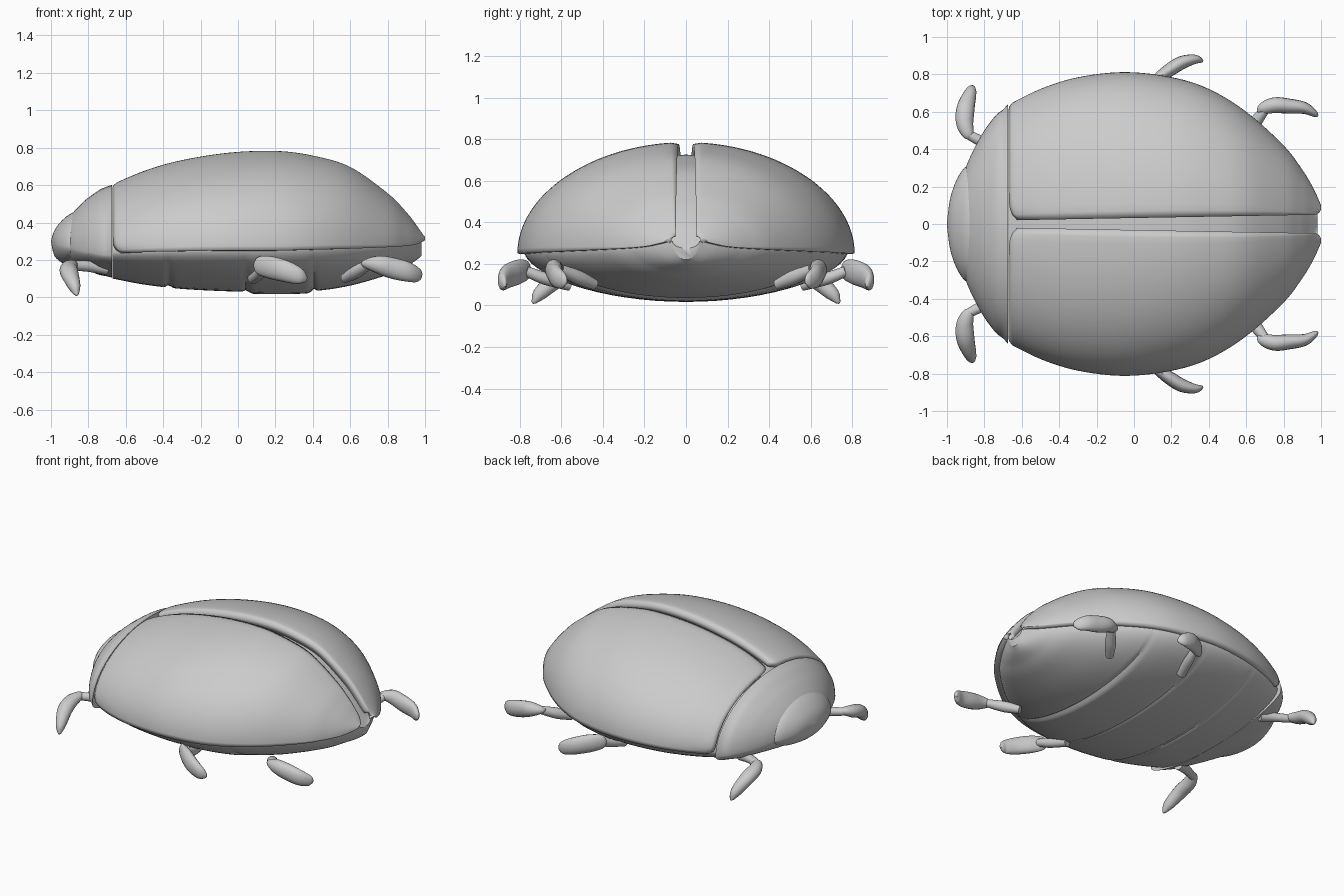
import bpy, bmesh, math
from mathutils import Vector

if "Cube" in bpy.data.objects:
    bpy.data.objects.remove(bpy.data.objects["Cube"])


def resample(rows, n):
    """Smooth (Catmull-Rom) in-between rows for a short table of stations."""
    out = []
    for i in range(len(rows) - 1):
        a, b, c, d = (rows[max(0, min(len(rows) - 1, k))] for k in range(i - 1, i + 3))
        for j in range(n):
            t = j / n
            out.append([q + 0.5 * t * (r - p + t * (2*p - 5*q + 4*r - s + t * (3*(q - r) + s - p)))
                        for p, q, r, s in zip(a, b, c, d)])
    return out + [list(rows[-1])]


def skin(name, rings, closed=True, mirror=False, thickness=0):
    """Skin a list of point rings, or an open grid, into a smooth object."""
    bm = bmesh.new()
    vs = [[bm.verts.new(p) for p in ring] for ring in rings]
    n = len(rings[0])
    for r0, r1 in zip(vs, vs[1:]):
        for k in range(n if closed else n - 1):
            m = (k + 1) % n
            bm.faces.new((r0[k], r0[m], r1[m], r1[k]))
    if closed:
        bm.faces.new(vs[0])
        bm.faces.new(vs[-1])
        bmesh.ops.recalc_face_normals(bm, faces=bm.faces)
    else:
        bm.normal_update()
        if sum(f.normal.z for f in bm.faces) < 0:
            bmesh.ops.reverse_faces(bm, faces=bm.faces)
    me = bpy.data.meshes.new(name)
    bm.to_mesh(me)
    bm.free()
    ob = bpy.data.objects.new(name, me)
    bpy.context.collection.objects.link(ob)
    if thickness:
        s = ob.modifiers.new("thickness", 'SOLIDIFY')
        s.thickness, s.offset = thickness, -1
    if mirror:
        m = ob.modifiers.new("mirror", 'MIRROR')
        m.use_axis = (False, True, False)
        m.use_clip = m.use_mirror_merge = False
    bpy.ops.object.select_all(action='DESELECT')
    bpy.context.view_layer.objects.active = ob
    ob.select_set(True)
    bpy.ops.object.shade_smooth_by_angle(angle=math.radians(40))
    return ob


def section(x, w, top, mid, bottom, n=64):
    """Cross-section: half ellipse above the widest line, another below."""
    ring = []
    for k in range(n):
        a = 2 * math.pi * k / n
        s = math.sin(a)
        z = mid + (top - mid) * s if s >= 0 else mid - (mid - bottom) * abs(s) ** 1.15
        ring.append((x, w * math.cos(a), z))
    return ring


# Stations along the back: x, half width, top, shell rim, belly
stations = [
    (-.67, .645, .61, .235, .10), (-.5, .725, .68, .242, .068), (-.3, .785, .735, .247, .045),
    (-.05, .812, .775, .25, .032), (.2, .785, .785, .25, .026), (.4, .722, .76, .255, .032),
    (.6, .60, .70, .26, .06), (.8, .42, .56, .268, .115), (.9, .29, .46, .275, .16),
    (.96, .19, .385, .285, .19), (1.0, .10, .335, .305, .22)]

# Wing shells: half dome with a seam widening to the tail
rows = resample(stations, 6)
grid = []
NV = 32
for i, (x, w, top, rim, _) in enumerate(rows):
    u = i / (len(rows) - 1)
    gap = .02 + .03 * (x + .67) / 1.67
    a_end = math.acos(min(.95, gap / w))
    line = []
    for k in range(NV + 1):
        v = k / NV
        a = a_end * v
        corner = abs(2 * v - 1) ** 14
        dx = .045 * corner * (1 - u) ** 12 - .03 * v ** 8 * u ** 25
        tuck = .985 if k == NV or i == 0 else 1
        line.append((x + dx, max(gap, w * math.cos(a) * (1 if k == NV else tuck)),
                     rim + (top - rim) * math.sin(a) * tuck))
    grid.append(line)
skin("wing_shells", grid, closed=False, mirror=True, thickness=.06)

# Abdomen: fills the shells, belly ringed by grooves
rings = []
for x, w, top, rim, bottom in resample(stations, 14):
    depth = (rim - bottom) * (1.04 if .05 < x < .41 else 1)
    for g in (-.37, .05, .41):
        depth -= .014 * math.exp(-((x - g) / .014) ** 2)
    rings.append(section(x if x < 0 else x * .98, w - .035, top - .06, rim + .005, rim - depth))
skin("abdomen", rings)

# Neck shield
shield = [(-.675, .64, .60, .225, .105), (-.70, .612, .592, .225, .112), (-.74, .58, .575, .23, .12),
          (-.79, .515, .54, .24, .138), (-.83, .45, .508, .245, .152),
          (-.88, .35, .455, .26, .168), (-.91, .26, .41, .27, .19), (-.925, .12, .36, .28, .24)]
skin("neck_shield", [section(*r) for r in resample(shield, 5)])

# Head
head = [(-.84, .30, .465, .26, .18), (-.88, .315, .455, .265, .168), (-.92, .285, .43, .27, .175),
        (-.96, .21, .39, .28, .198), (-.985, .125, .35, .29, .23), (-1.0, .01, .302, .30, .297)]
skin("head", [section(*r) for r in resample(head, 6)])


def limb(name, path):
    """Tapered limb from points (x, y, z, side radius, upright radius)."""
    pts = resample(path, 6)
    rings = []
    for i, p in enumerate(pts):
        t = (Vector(pts[min(i + 1, len(pts) - 1)][:3]) - Vector(pts[max(i - 1, 0)][:3])).normalized()
        side = t.cross(Vector((0, 0, 1))).normalized()
        up = side.cross(t)
        rings.append([Vector(p[:3]) + side * p[3] * math.cos(k * math.pi / 8)
                      + up * p[4] * math.sin(k * math.pi / 8) for k in range(16)])
    skin(name, rings, mirror=True)


# Three pairs of legs: thin stub and rounded foot
limb("front_leg_stubs", [(-.70, .40, .15, .03, .03), (-.79, .43, .165, .03, .03), (-.89, .48, .17, .025, .025)])
limb("front_feet", [(-.875, .455, .175, .004, .004), (-.885, .475, .175, .03, .025), (-.905, .54, .155, .046, .04),
                    (-.90, .62, .125, .048, .042), (-.875, .70, .06, .033, .035),
                    (-.865, .73, .02, .015, .015), (-.865, .735, .008, .003, .003)])
limb("middle_leg_stubs", [(.08, .56, .10, .03, .03), (.12, .68, .13, .03, .03), (.14, .77, .165, .025, .025)])
limb("middle_feet", [(.085, .75, .175, .004, .004), (.105, .765, .172, .02, .045), (.17, .81, .16, .034, .06),
                     (.25, .86, .14, .036, .058), (.32, .88, .115, .026, .046),
                     (.355, .875, .098, .014, .025), (.367, .87, .09, .003, .004)])
limb("rear_leg_stubs", [(.57, .44, .10, .025, .025), (.63, .52, .135, .035, .035), (.70, .61, .175, .025, .025)])
limb("rear_feet", [(.665, .595, .18, .004, .004), (.685, .615, .18, .03, .025), (.75, .635, .175, .042, .048),
                   (.83, .63, .155, .04, .056), (.91, .62, .135, .032, .052),
                   (.965, .59, .115, .018, .036), (.98, .575, .105, .003, .005)])
